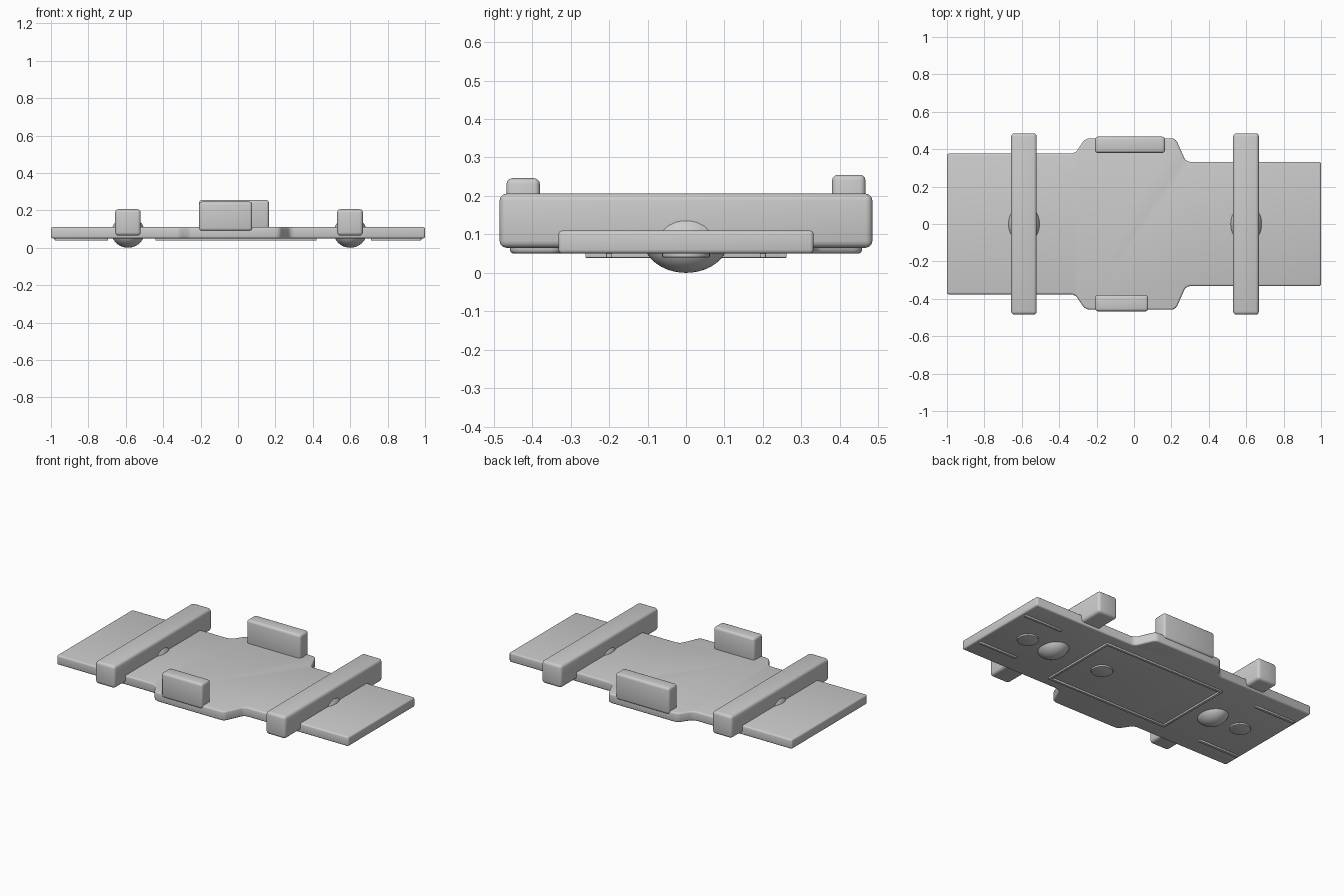
import bpy, bmesh, math

if "Cube" in bpy.data.objects:
    bpy.data.objects.remove(bpy.data.objects["Cube"])


def finish(bm, name, loc=(0, 0, 0)):
    bmesh.ops.recalc_face_normals(bm, faces=bm.faces)
    me = bpy.data.meshes.new(name)
    bm.to_mesh(me)
    bm.free()
    ob = bpy.data.objects.new(name, me)
    ob.location = loc
    bpy.context.collection.objects.link(ob)
    bpy.ops.object.select_all(action='DESELECT')
    ob.select_set(True)
    bpy.context.view_layer.objects.active = ob
    bpy.ops.object.shade_smooth_by_angle(angle=math.radians(40))
    return ob


def bevel(bm, edges, width, segments=3):
    bmesh.ops.bevel(bm, geom=edges, offset=width, segments=segments,
                    profile=0.5, affect='EDGES', clamp_overlap=True)


def box(name, x, y, z, width=0.0, segments=3):
    bm = bmesh.new()
    bmesh.ops.create_cube(bm, size=1)
    bmesh.ops.scale(bm, vec=(x[1] - x[0], y[1] - y[0], z[1] - z[0]), verts=bm.verts)
    if width:
        bevel(bm, bm.edges[:], width, segments)
    return finish(bm, name, (sum(x) / 2, sum(y) / 2, sum(z) / 2))


# Base plate: mirrored outline with a wider middle
half = [(-1, 0.376), (-0.315, 0.376), (-0.26, 0.458),
        (0.222, 0.458), (0.278, 0.332), (1, 0.332)]
outline = half + [(x, -y) for x, y in reversed(half)]
bm = bmesh.new()
base = bm.faces.new([bm.verts.new((x, y, 0.05)) for x, y in outline])
top = bmesh.ops.extrude_face_region(bm, geom=[base])
bmesh.ops.translate(bm, vec=(0, 0, 0.06),
                    verts=[g for g in top['geom'] if isinstance(g, bmesh.types.BMVert)])
bmesh.ops.recalc_face_normals(bm, faces=bm.faces)
bevel(bm, [e for e in bm.edges
           if abs(e.verts[0].co.z - e.verts[1].co.z) > 0.01
           and abs(e.verts[0].co.x) < 0.9], 0.022, 3)
bevel(bm, [e for e in bm.edges
           if e.calc_face_angle(0) > math.radians(50)], 0.01, 3)
finish(bm, "base_plate")

# Cross bars and the domed feet under them
for side, x0, x1, cx in (("left", -0.657, -0.52, -0.588), ("right", 0.53, 0.668, 0.6)):
    box(side + "_cross_bar", (x0, x1), (-0.485, 0.485), (0.065, 0.206), 0.018)
    bm = bmesh.new()
    bmesh.ops.create_uvsphere(bm, u_segments=40, v_segments=20, radius=1)
    bmesh.ops.scale(bm, vec=(0.088, 0.11, 0.083), verts=bm.verts)
    finish(bm, side + "_dome_foot", (cx, 0, 0.083))

# Upright side blocks
box("back_block", (-0.208, 0.166), (0.38, 0.467), (0.09, 0.255), 0.015)
box("front_block", (-0.208, 0.076), (-0.467, -0.38), (0.09, 0.246), 0.015)

# Raised lines on the underside: panel frame and end strips
low = (0.039, 0.055)
for s, word in ((-1, "front"), (1, "back")):
    def span(a, b):
        return tuple(sorted((s * a, s * b)))
    box(word + "_frame_strip", (-0.442, 0.42), span(0.245, 0.262), low, 0.003, 2)
    box(word + "_left_end_strip", (-0.98, -0.695), span(0.242, 0.26), low, 0.003, 2)
    box(word + "_right_end_strip", (0.71, 0.98), span(0.192, 0.208), low, 0.003, 2)
for word, x in (("left", (-0.442, -0.425)), ("right", (0.403, 0.42))):
    box(word + "_frame_strip", x, (-0.25, 0.25), low, 0.003, 2)

# Flat round caps on the underside
for i, x in enumerate((-0.79, 0.238, 0.79)):
    bm = bmesh.new()
    bmesh.ops.create_cone(bm, cap_ends=True, segments=32,
                          radius1=0.062, radius2=0.062, depth=0.016)
    bevel(bm, [e for e in bm.edges if e.calc_face_angle(0) > 1.2], 0.003, 2)
    finish(bm, "round_cap_%d" % (i + 1), (x, 0, 0.048))
